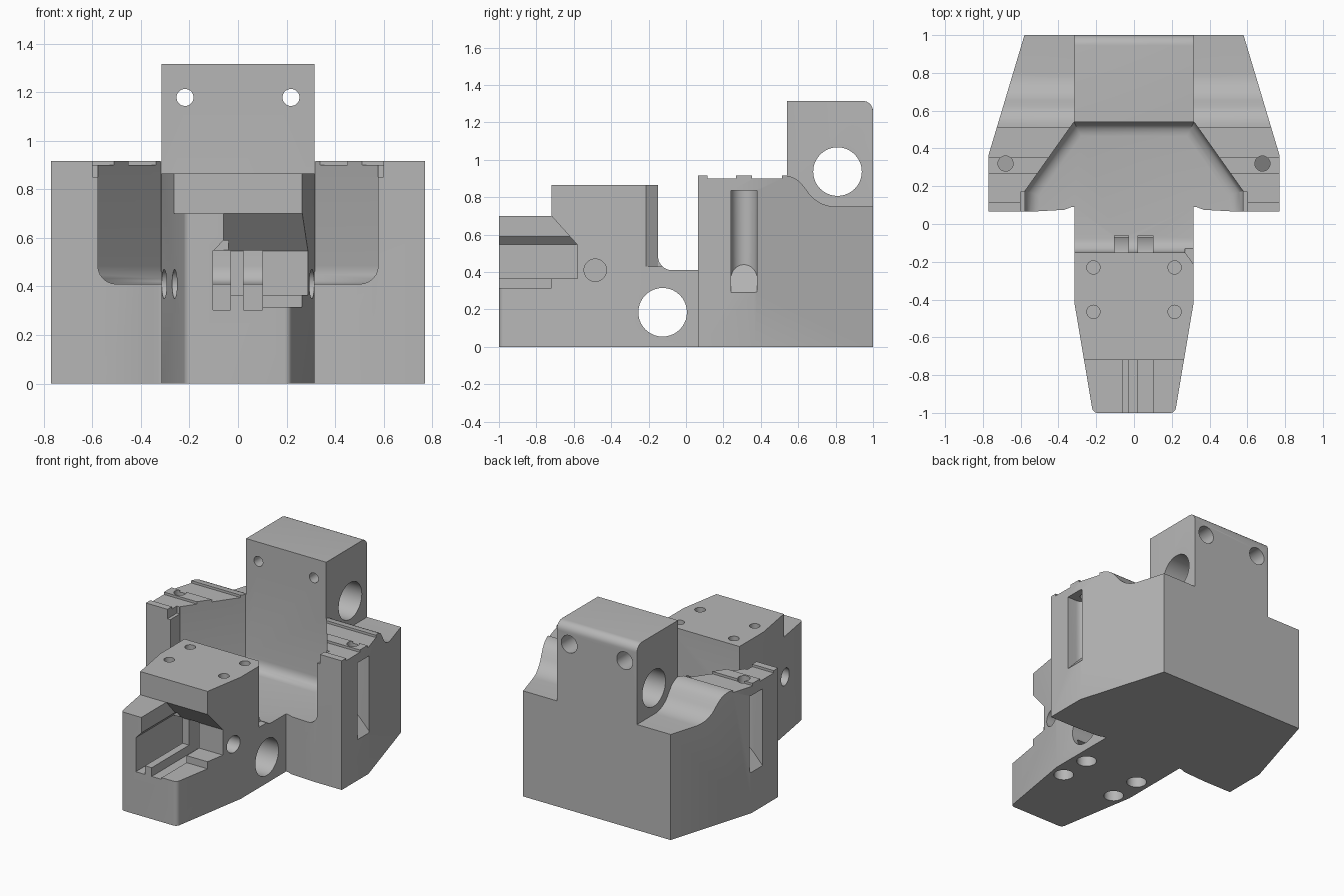
import bpy, bmesh
from math import cos, sin, pi, radians

old = bpy.data.objects.get("Cube")
if old:
    bpy.data.objects.remove(old, do_unlink=True)

grey = bpy.data.materials.new("machined grey")
grey.use_nodes = True
COLOUR = (0.47, 0.47, 0.47, 1)
grey.diffuse_color = COLOUR
grey.node_tree.nodes["Principled BSDF"].inputs["Base Color"].default_value = COLOUR


def arc(cx, cy, r, a0, a1, n):
    return [(cx + r * cos(radians(a0 + (a1 - a0) * i / n)),
             cy + r * sin(radians(a0 + (a1 - a0) * i / n))) for i in range(n + 1)]


def prism(name, pts, axis, lo, hi, bevel=0, pick=None):
    """Extrude a 2D outline along an axis; optionally round the picked edges."""
    place = {"x": lambda a, b, h: (h, a, b),
             "y": lambda a, b, h: (a, h, b),
             "z": lambda a, b, h: (a, b, h)}[axis]
    bm = bmesh.new()
    ends = [[bm.verts.new(place(a, b, h)) for a, b in pts] for h in (lo, hi)]
    for ring in ends:
        bm.faces.new(ring)
    n = len(pts)
    for i in range(n):
        j = (i + 1) % n
        bm.faces.new((ends[0][i], ends[0][j], ends[1][j], ends[1][i]))
    if bevel:
        edges = [e for e in bm.edges if pick(e.verts[0].co, e.verts[1].co)]
        bmesh.ops.bevel(bm, geom=edges, offset=bevel, segments=6, profile=0.5,
                        affect="EDGES", clamp_overlap=True)
    bmesh.ops.recalc_face_normals(bm, faces=bm.faces[:])
    mesh = bpy.data.meshes.new(name)
    bm.to_mesh(mesh)
    bm.free()
    mesh.materials.append(grey)
    ob = bpy.data.objects.new(name, mesh)
    bpy.context.collection.objects.link(ob)
    return ob


def box(name, x, y, z):
    return prism(name, [(x[0], y[0]), (x[1], y[0]), (x[1], y[1]), (x[0], y[1])], "z", *z)


def rod(name, a, b, r, axis, lo, hi):
    return prism(name, arc(a, b, r, 0, 360, 40)[:-1], axis, lo, hi)


def combine(target, tool, how="DIFFERENCE"):
    """Apply one boolean and discard the tool."""
    mod = target.modifiers.new("cut", "BOOLEAN")
    mod.operation, mod.object, mod.solver = how, tool, "EXACT"
    bpy.context.view_layer.update()
    bpy.context.view_layer.objects.active = target
    bpy.ops.object.modifier_apply(modifier=mod.name)
    bpy.data.objects.remove(tool, do_unlink=True)


def mirrored(half):
    return half + [(-x, y) for x, y in reversed(half)]


# Rear base with side arms
base = prism("jaw_body", mirrored([(0.3, 0.09), (0.33, 0.09), (0.37, 0.075), (0.55, 0.065),
                                   (0.77, 0.065), (0.77, 0.365), (0.58, 1)]), "z", 0, 0.917)

# Curved shoulders dropping to the rear, and shallow steps across the arm tops
shoulder = [(0.51, 1.1), (0.51, 0.917)] + arc(0.52, 0.787, 0.13, 85, 35, 6)
shoulder += arc(0.80, 0.93, 0.18, 210, 270, 8) + [(1.1, 0.75), (1.1, 1.1)]
combine(base, prism("shoulder_cut", shoulder, "x", -1, 1))
for y in ((0.115, 0.268), (0.352, 0.512)):
    combine(base, box("step_cut", (-1, 1), y, (0.9, 1)))

# Rear tower with rounded top
tower = prism("tower", [(0.53, 0.3), (1, 0.3)] + arc(0.945, 1.26, 0.055, 0, 90, 8) + [(0.53, 1.315)],
              "x", -0.315, 0.315, 0.02,
              lambda p, q: min(p.z, q.z) > 1.2 and abs(p.x - q.x) < 0.01)
combine(base, tower, "UNION")

# Tapered front block with a lower nose
nose = arc(0.192, -0.97, 0.03, -90, -9, 6)
neck = prism("front_block", mirrored(nose + [(0.315, -0.42), (0.315, 0.3)]), "z", 0, 0.865)
combine(neck, box("nose_cut", (-1, 1), (-1.1, -0.72), (0.7, 1)))
combine(base, neck, "UNION")

# Flared central cavity with a filleted floor
cavity = prism("cavity_cut", mirrored([(0.577, -0.15), (0.577, 0.175), (0.318, 0.54)]), "z", 0.41, 1.5,
               0.075, lambda p, q: max(p.z, q.z) < 0.42)
combine(base, cavity)
combine(base, box("ledge_cut", (-0.6, 0.6), (0, 0.17), (0.85, 1)))
combine(base, prism("corner_cut", [(0.33, -0.235), (0.27, -0.149), (0.27, -0.13), (0.33, -0.13)],
                    "z", 0.43, 1))

# Nose pocket open to the front and one side, with undercut and long slots
pocket = [(-1.1, 0.365), (-0.58, 0.365), (-0.58, 0.545), (-0.72, 0.701), (-0.72, 0.75), (-1.1, 0.75)]
combine(base, prism("pocket_cut", pocket, "x", -0.06, 0.5))
undercut = [(-0.1, 0.365), (-0.04, 0.365), (-0.04, 0.59), (-0.06, 0.59), (-0.1, 0.547)]
combine(base, prism("undercut", undercut, "y", -1.1, -0.585))
combine(base, box("floor_cut", (0.06, 0.5), (-1.1, -0.72), (0.315, 0.5)))
for x in ((-0.103, -0.03), (0.022, 0.1)):
    combine(base, box("slot_cut", x, (-1.1, -0.06), (0.303, 0.548)))

# Cross holes
combine(base, rod("neck_bore", -0.125, 0.185, 0.13, "x", -1, 1))
combine(base, rod("tower_bore", 0.81, 0.937, 0.13, "x", -0.5, 0.5))
combine(base, rod("right_pin", -0.485, 0.41, 0.06, "x", 0.15, 0.5))
for y in (-0.485, -0.74):
    combine(base, rod("left_pin", y, 0.41, 0.06, "x", -0.5, -0.15))

for s in (-1, 1):
    # Bolt holes through the tower, and in the block top and underside
    combine(base, rod("tower_bolt", s * 0.218, 1.178, 0.035, "y", 0.4, 1.1))
    combine(base, rod("tower_counterbore", s * 0.218, 1.178, 0.062, "y", 0.8, 1.1))
    for y in (-0.23, -0.465):
        combine(base, rod("top_bolt", s * 0.215, y, 0.035, "z", 0.72, 1))
        combine(base, rod("under_bolt", s * 0.215, y, 0.065, "z", -0.1, 0.15))
    # Upright side slot with round inner wall and ramped foot
    slot = prism("side_slot", [(s * x, y) for x, y in
                               [(0.9, 0.24)] + arc(0.7, 0.31, 0.07, 270, 90, 14) + [(0.9, 0.38)]],
                 "z", 0.29, 0.835)
    combine(slot, prism("ramp", [(s * 0.6, 0.2), (s * 0.77, 0.2), (s * 0.77, 0.29), (s * 0.63, 0.44),
                                 (s * 0.6, 0.44)], "y", 0.1, 0.5))
    combine(base, slot)
    combine(base, rod("arm_hole", s * 0.68, 0.32, 0.04, "z", 0.8, 1))

# Smooth the curved walls, keep the corners crisp
bpy.ops.object.select_all(action="DESELECT")
base.select_set(True)
bpy.context.view_layer.objects.active = base
bpy.ops.object.shade_smooth_by_angle(angle=pi / 7)
